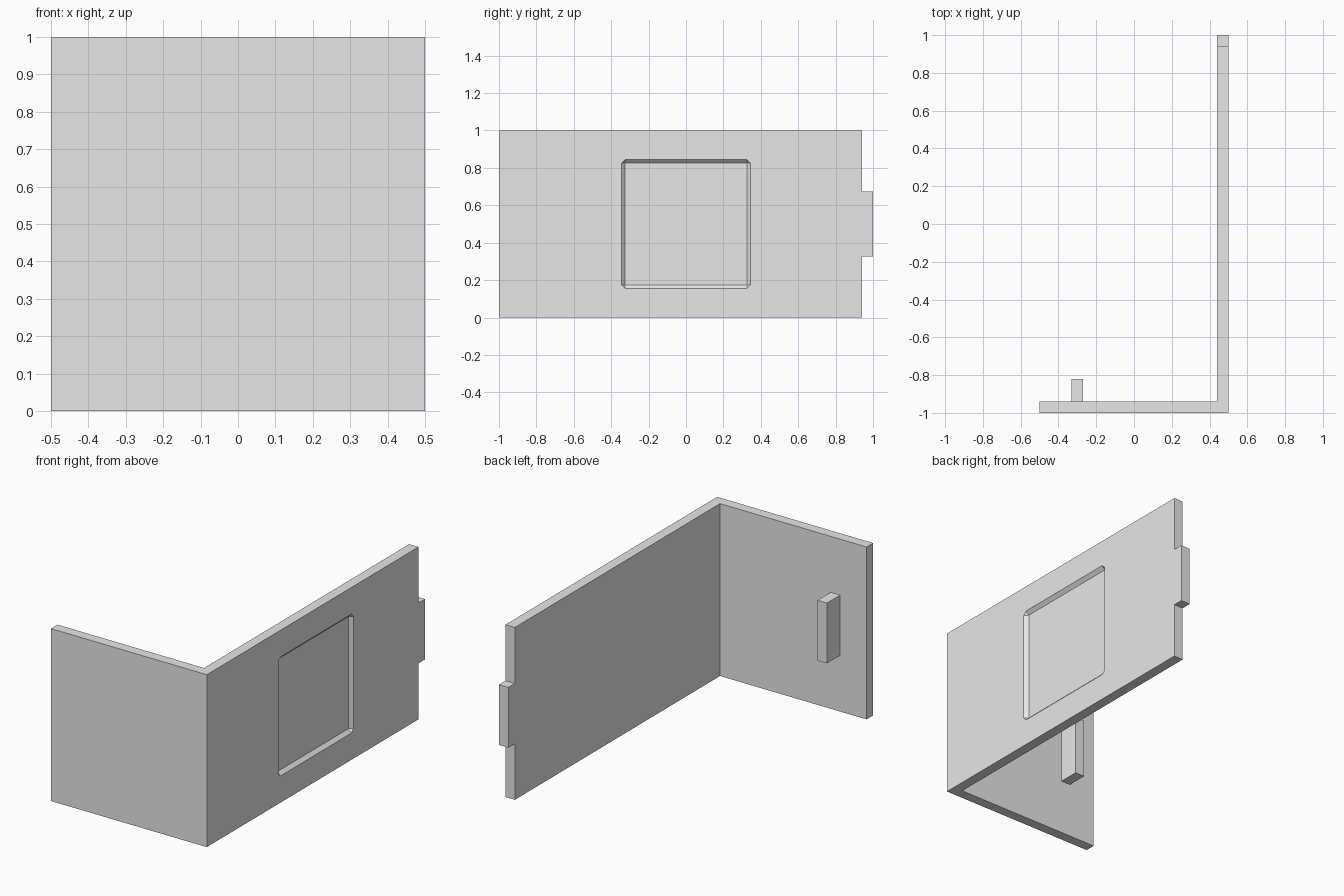
import bpy, bmesh
from mathutils import Vector

default = bpy.data.objects.get("Cube")
if default:
    bpy.data.objects.remove(default, do_unlink=True)

grey = bpy.data.materials.new("light grey")
grey.use_nodes = True
COLOUR = (0.8, 0.8, 0.8, 1)
grey.diffuse_color = COLOUR
grey.node_tree.nodes["Principled BSDF"].inputs["Base Color"].default_value = COLOUR


def finish(bm, name):
    bmesh.ops.recalc_face_normals(bm, faces=bm.faces)
    mesh = bpy.data.meshes.new(name)
    bm.to_mesh(mesh)
    bm.free()
    mesh.materials.append(grey)
    obj = bpy.data.objects.new(name, mesh)
    bpy.context.collection.objects.link(obj)
    return obj


def box(name, low, high, bevel=0):
    low, high = Vector(low), Vector(high)
    bm = bmesh.new()
    bmesh.ops.create_cube(bm, size=1)
    for v in bm.verts:
        v.co = (low + high) / 2 + v.co * (high - low)
    if bevel:
        bmesh.ops.bevel(bm, geom=bm.edges[:], offset=bevel, segments=1,
                        affect='EDGES')
    return finish(bm, name)


def extrude_plan(name, points, height):
    bm = bmesh.new()
    face = bm.faces.new([bm.verts.new((x, y, 0)) for x, y in points])
    grown = bmesh.ops.extrude_face_region(bm, geom=[face])["geom"]
    bmesh.ops.translate(bm, vec=(0, 0, height),
                        verts=[g for g in grown if isinstance(g, bmesh.types.BMVert)])
    return finish(bm, name)


def cut(target, cutter):
    cutter.hide_render = True
    mod = target.modifiers.new("cut", 'BOOLEAN')
    mod.operation = 'DIFFERENCE'
    mod.solver = 'EXACT'
    mod.object = cutter
    bpy.context.view_layer.objects.active = target
    bpy.ops.object.modifier_apply(modifier=mod.name)
    bpy.data.objects.remove(cutter, do_unlink=True)


T = 0.06  # panel thickness

# Front and side panels as one L-shaped wall
walls = extrude_plan("corner_walls", [
    (-0.5, -1), (0.5, -1), (0.5, 1), (0.5 - T, 1),
    (0.5 - T, -1 + T), (-0.5, -1 + T)], 1)

# Notches above and below the end tab
for low, high in ((-0.1, 0.325), (0.675, 1.1)):
    cut(walls, box("notch_cutter", (0.3, 1 - T, low), (0.6, 1.1, high)))

# Shallow square recess with sloped rim on the outer side
cut(walls, box("recess_cutter", (0.48, -0.345, 0.155), (0.7, 0.345, 0.845), bevel=0.0199))

# Upright grip on the inside of the front panel
box("grip", (-0.33, -0.97, 0.325), (-0.27, -0.82, 0.675))
